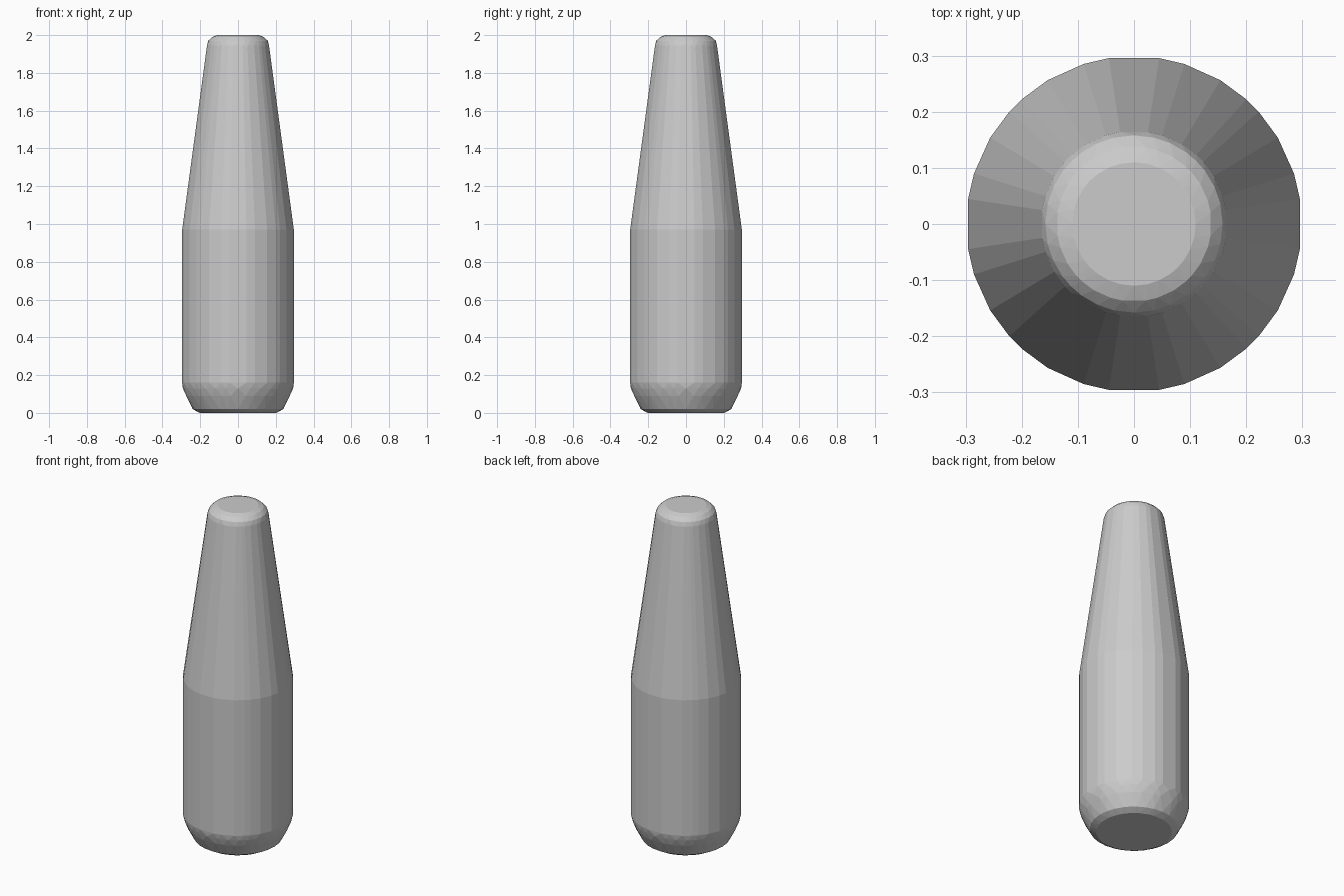
import bpy, bmesh
from math import radians, cos, sin

default = bpy.data.objects.get("Cube")
if default:
    bpy.data.objects.remove(default, do_unlink=True)

# Plain grey for the whole bottle
grey = bpy.data.materials.new("grey")
grey.use_nodes = True
colour = (0.6, 0.6, 0.6, 1)
grey.diffuse_color = colour
grey.node_tree.nodes["Principled BSDF"].inputs["Base Color"].default_value = colour

# Uneven facets, repeated in each quarter
quarter = [8.6, 17.5, 31, 42, 48, 59, 72.5, 81.4]
angles = [a + 90 * q for q in range(4) for a in quarter]
count = len(angles)
between = [(angles[i] + (angles[(i + 1) % count] + (360 if i == count - 1 else 0))) / 2
           for i in range(count)]

# Profile: radius, height, staggered (half a facet round)
profile = [
    (0.205, 0.0, False), (0.24, 0.02, True), (0.277, 0.09, False),
    (0.292, 0.13, True), (0.299, 0.16, False),
    (0.299, 0.97, False), (0.166, 1.945, False),
    (0.158, 1.97, True), (0.138, 1.99, False), (0.11, 2.0, True),
]

bm = bmesh.new()


def ring(radius, height, staggered):
    return [bm.verts.new((radius * cos(radians(a)), radius * sin(radians(a)), height))
            for a in (between if staggered else angles)]


def stitch(low, high, low_stag, high_stag):
    for i in range(count):
        j = (i + 1) % count
        if low_stag == high_stag:
            bm.faces.new((low[i], low[j], high[j], high[i]))
        elif high_stag:
            bm.faces.new((low[i], low[j], high[i]))
            bm.faces.new((low[j], high[j], high[i]))
        else:
            bm.faces.new((low[i], high[j], high[i]))
            bm.faces.new((low[i], low[j], high[j]))


# Faceted walls, base edge and rim
rings = [ring(*p) for p in profile]
for k in range(len(rings) - 1):
    stitch(rings[k], rings[k + 1], profile[k][2], profile[k + 1][2])

# Flat closed base and top
bm.faces.new(list(reversed(rings[0])))
bm.faces.new(rings[-1])
bmesh.ops.recalc_face_normals(bm, faces=bm.faces)

mesh = bpy.data.meshes.new("bottle")
bm.to_mesh(mesh)
bm.free()
mesh.materials.append(grey)
bottle = bpy.data.objects.new("bottle", mesh)
bpy.context.collection.objects.link(bottle)
